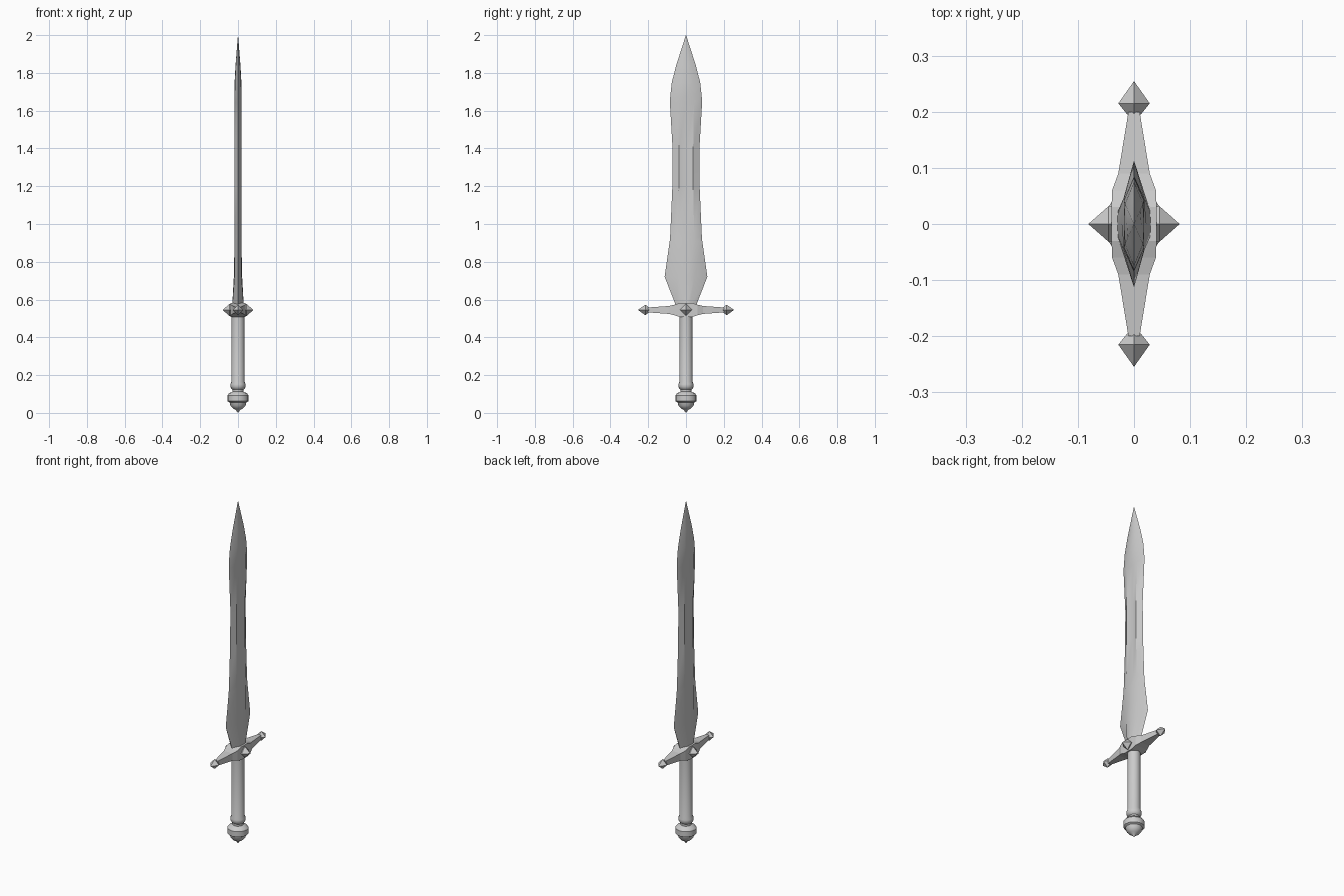
import bpy, bmesh, math
from mathutils import Vector

if "Cube" in bpy.data.objects:
    bpy.data.objects.remove(bpy.data.objects["Cube"])


def make(name, bm, smooth=None):
    bmesh.ops.remove_doubles(bm, verts=bm.verts, dist=1e-5)
    bmesh.ops.recalc_face_normals(bm, faces=bm.faces)
    me = bpy.data.meshes.new(name)
    bm.to_mesh(me)
    bm.free()
    ob = bpy.data.objects.new(name, me)
    bpy.context.collection.objects.link(ob)
    if smooth:
        bpy.ops.object.select_all(action='DESELECT')
        ob.select_set(True)
        bpy.context.view_layer.objects.active = ob
        bpy.ops.object.shade_smooth_by_angle(angle=math.radians(smooth))
    return ob


def loft(name, rings, smooth=None):
    """Skin a list of equal-length point rings and cap both ends."""
    bm = bmesh.new()
    vs = [[bm.verts.new(p) for p in r] for r in rings]
    n = len(rings[0])
    for a, b in zip(vs, vs[1:]):
        for i in range(n):
            j = (i + 1) % n
            bm.faces.new((a[i], a[j], b[j], b[i]))
    bm.faces.new(vs[0])
    bm.faces.new(vs[-1])
    return make(name, bm, smooth)


def lathe(name, profile, sides):
    rings = [[(r * math.cos(2 * math.pi * i / sides),
               r * math.sin(2 * math.pi * i / sides), z) for i in range(sides)]
             for r, z in profile]
    return loft(name, rings, 35)


def spike(name, axis, base, wide, tip, r_base, r_wide):
    """Four-sided pointed stud along a horizontal axis, corners up and sideways."""
    d = Vector(axis)
    side, up, mid = Vector((-d.y, d.x, 0)), Vector((0, 0, 1)), Vector((0, 0, GZ))
    rings = []
    for t, r in ((base, r_base), (wide, r_wide), (tip, 0.0004)):
        rings.append([mid + d * t + side * r, mid + d * t + up * r,
                      mid + d * t - side * r, mid + d * t - up * r])
    return loft(name, rings)


GZ = 0.545  # height of the cross guard

# Blade: z, half width, half thickness, shoulder position, thickness at centre
blade = [(0.56, 0.05, 0.03, 0.02, 0.031), (0.72, 0.113, 0.019, 0.045, 0.022),
         (0.91, 0.086, 0.018, 0.046, 0.018), (0.95, 0.083, 0.018, 0.043, 0.011),
         (1.2, 0.072, 0.018, 0.038, 0.011), (1.4, 0.071, 0.018, 0.038, 0.011),
         (1.64, 0.085, 0.018, 0.042, 0.011), (1.68, 0.083, 0.018, 0.042, 0.018),
         (1.75, 0.075, 0.016, 0.036, 0.018), (1.84, 0.052, 0.011, 0.024, 0.013),
         (2.0, 0.0006, 0.0003, 0.0003, 0.0004)]
loft("blade", [[(0, w, z), (-t, s, z), (-c, 0, z), (-t, -s, z),
                (0, -w, z), (t, -s, z), (c, 0, z), (t, s, z)]
               for z, w, t, s, c in blade], 30)

# Cross guard: tapering square bar, mirrored about its middle
half = [(0.2, 0.01, 0.013), (0.09, 0.028, 0.021), (0.06, 0.039, 0.028), (0.03, 0.04, 0.038)]
bar = [(-y, x, h) for y, x, h in half] + half[::-1]
loft("cross_guard", [[(-x, y, GZ - h), (x, y, GZ - h), (x, y, GZ + h), (-x, y, GZ + h)]
                     for y, x, h in bar])

# Pointed studs on the guard ends and faces
for s in (-1, 1):
    spike("guard_end", (0, s, 0), 0.195, 0.215, 0.254, 0.012, 0.028)
    spike("guard_stud", (s, 0, 0), 0.035, 0.045, 0.081, 0.03, 0.032)

# Grip with swollen lower ring
lathe("grip", [(0.034, 0.52), (0.035, 0.165), (0.04, 0.152), (0.04, 0.138),
               (0.034, 0.127), (0.027, 0.122)], 16)

# Pommel
lathe("pommel", [(0.03, 0.128), (0.029, 0.112), (0.047, 0.104), (0.056, 0.093), (0.056, 0.062),
                 (0.045, 0.056), (0.04, 0.038), (0.026, 0.023), (0.012, 0.016), (0.0004, 0.0)], 16)
